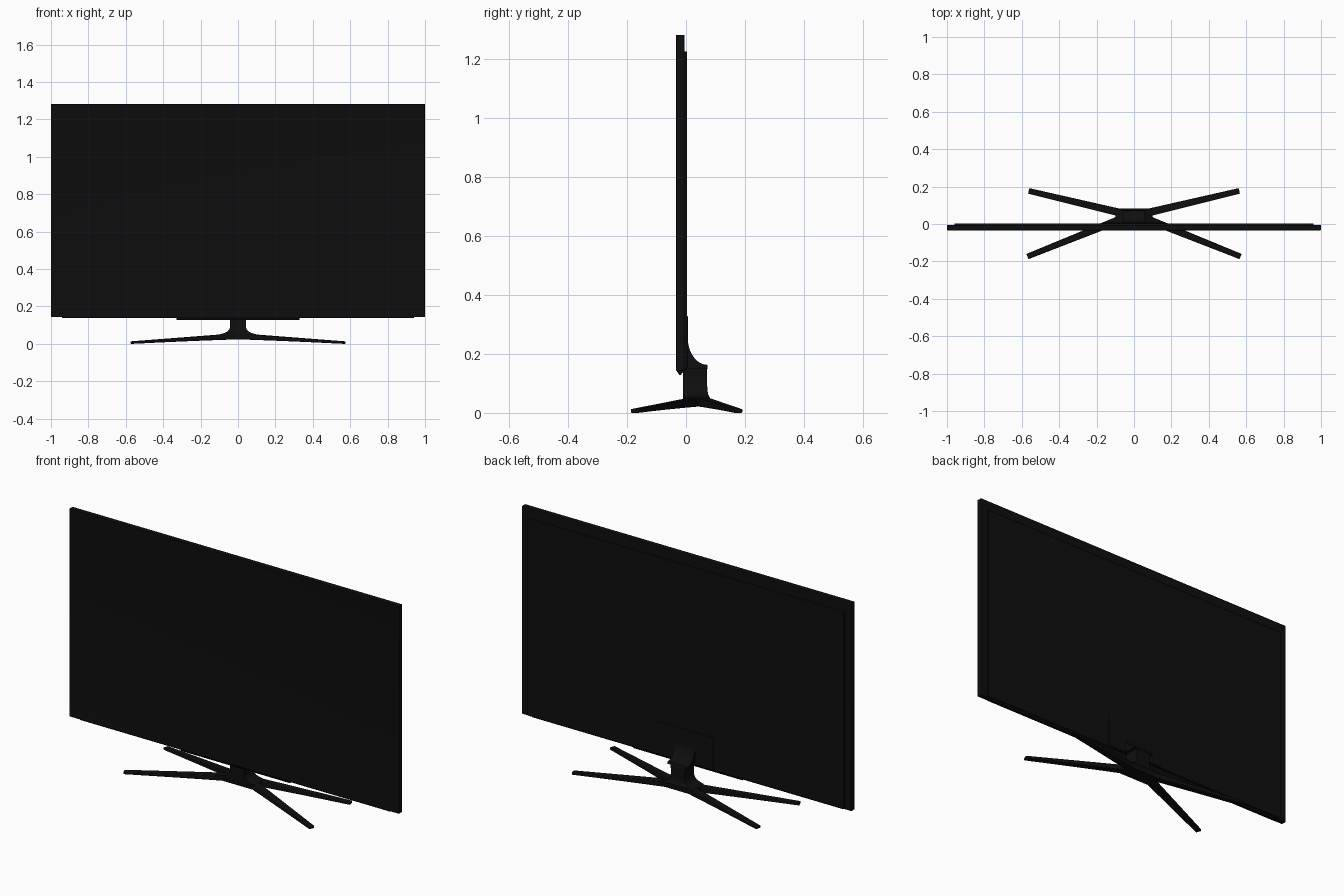
import bpy, bmesh, math
from mathutils import Vector

if "Cube" in bpy.data.objects:
    bpy.data.objects.remove(bpy.data.objects["Cube"])


def material(name, v):
    m = bpy.data.materials.new(name)
    m.diffuse_color = (v, v, v, 1)
    m.use_nodes = True
    m.node_tree.nodes["Principled BSDF"].inputs["Base Color"].default_value = m.diffuse_color
    return m


BODY = material("black plastic", 0.0045)
GLASS = material("dark screen", 0.004)


def finish(name, bm, mat, bevel=0.0, segments=2):
    bmesh.ops.recalc_face_normals(bm, faces=bm.faces)
    me = bpy.data.meshes.new(name)
    bm.to_mesh(me)
    bm.free()
    ob = bpy.data.objects.new(name, me)
    bpy.context.collection.objects.link(ob)
    me.materials.append(mat)
    if bevel:
        mod = ob.modifiers.new("bevel", 'BEVEL')
        mod.width, mod.segments, mod.limit_method = bevel, segments, 'ANGLE'
    bpy.ops.object.select_all(action='DESELECT')
    bpy.context.view_layer.objects.active = ob
    ob.select_set(True)
    bpy.ops.object.shade_smooth_by_angle(angle=math.radians(35))
    return ob


def loft(name, rings, mat, bevel=0.0):
    """Skin closed rings of equal point count and cap both ends."""
    bm = bmesh.new()
    vs = [[bm.verts.new(p) for p in r] for r in rings]
    n = len(rings[0])
    for a, b in zip(vs, vs[1:]):
        for i in range(n):
            bm.faces.new((a[i], a[(i + 1) % n], b[(i + 1) % n], b[i]))
    bm.faces.new(vs[0])
    bm.faces.new(vs[-1][::-1])
    return finish(name, bm, mat, bevel)


def side_profile(name, pts, half, mat, bevel=0.0):
    """Extrude a (y, z) profile across x."""
    return loft(name, [[(x, y, z) for y, z in pts] for x in (-half, half)], mat, bevel)


def box(name, x, y0, y1, z0, z1, mat, bevel=0.0):
    return side_profile(name, [(y0, z0), (y1, z0), (y1, z1), (y0, z1)], x, mat, bevel)


# Display panel: thin frame with a slightly recessed screen face
bm = bmesh.new()
bmesh.ops.create_cube(bm, size=1)
for v in bm.verts:
    v.co = Vector((v.co.x * 2, v.co.y * 0.029 - 0.0195, v.co.z * 1.14 + 0.712))
front = [f for f in bm.faces if f.calc_center_median().y < -0.03]
bmesh.ops.inset_region(bm, faces=front, thickness=0.012)
for v in front[0].verts:
    v.co.y += 0.0015
front[0].material_index = 1
panel = finish("panel", bm, BODY, 0.003)
panel.data.materials.append(GLASS)

# Raised rear housing and chin strips below the panel
box("rear_housing", 0.96, -0.01, 0.004, 0.146, 1.226, BODY, 0.003)
side_profile("lower_trim", [(-0.033, 0.145), (-0.027, 0.137), (-0.011, 0.137), (-0.006, 0.145)], 0.94, BODY)
side_profile("centre_chin", [(-0.033, 0.144), (-0.022, 0.128), (-0.018, 0.128), (-0.006, 0.144)], 0.33, BODY)

# Stand mount: flat plate and concave cover behind the panel
box("mount_plate", 0.17, 0.0, 0.007, 0.15, 0.328, BODY, 0.002)
arc = [(0.006 + 0.066 * (1 - math.cos(t)), 0.255 - 0.092 * math.sin(t))
       for t in (i * math.pi / 20 for i in range(11))]
side_profile("mount_cover", [(0.0, 0.255)] + arc + [(0.074, 0.15), (0.0, 0.15)], 0.06, BODY)

# Neck flaring into the hub: (z, half width, y front, y back)
levels = [(0.022, 0.09, -0.005, 0.08), (0.05, 0.10, -0.01, 0.082), (0.056, 0.078, -0.01, 0.078),
          (0.064, 0.058, -0.01, 0.075), (0.075, 0.047, -0.01, 0.073), (0.09, 0.042, -0.01, 0.072),
          (0.13, 0.042, -0.01, 0.072), (0.155, 0.045, -0.01, 0.072)]
loft("neck", [[(-w, a, z), (w, a, z), (w, b, z), (-w, b, z)] for z, w, a, b in levels], BODY)


# Four tapered legs
def leg(name, start, end, side):
    rings = []
    d = Vector((end[0] - start[0], end[1] - start[1])).normalized()
    for t in (0, 0.25, 0.5, 0.75, 1):
        x = start[0] + (end[0] - start[0]) * t
        y = start[1] + (end[1] - start[1]) * t
        w = 0.021 - 0.006 * t
        lo = 0.022 * (1 - t) + 0.004 * t * (1 - t)
        hi = 0.052 * (1 - t) + 0.013 * t
        rings.append([(side * (x - d.y * s * w), y + d.x * s * w, z)
                      for s, z in ((-1, lo), (1, lo), (1, hi), (-1, hi))])
    loft(name, rings, BODY, 0.003)


for side, label in ((1, "right"), (-1, "left")):
    leg("front_leg_" + label, (0.06, 0.03), (0.57, -0.174), side)
    leg("back_leg_" + label, (0.06, 0.057), (0.563, 0.177), side)
